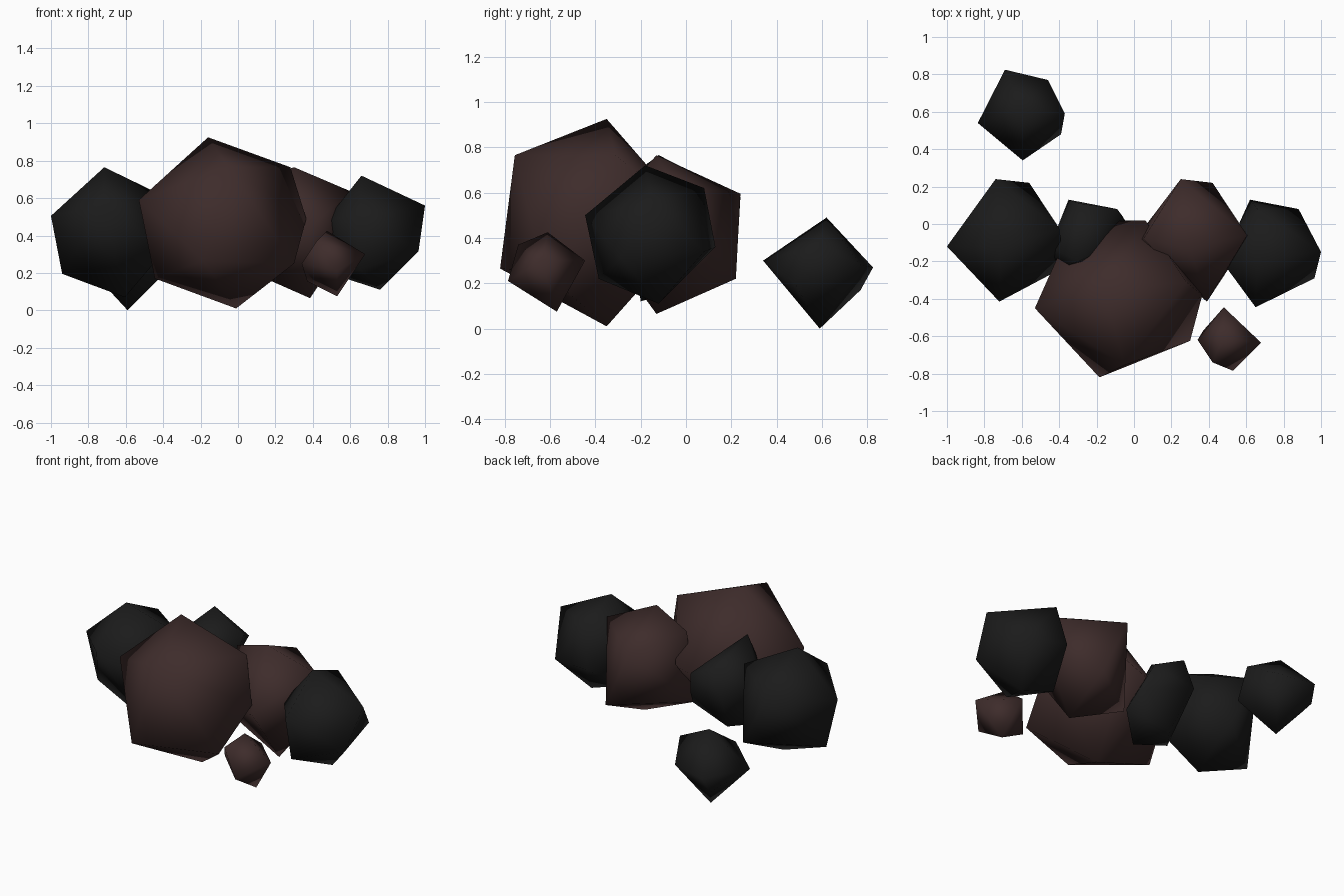
import bpy
import bmesh


def make_material(name, colour):
    mat = bpy.data.materials.new(name)
    mat.diffuse_color = (*colour, 1.0)
    return mat


black = make_material("coal black", (0.011, 0.011, 0.011))
brown = make_material("dark brown", (0.048, 0.025, 0.024))


def lump(name, mat, *corners):
    """A chipped lump: the convex hull around a few corner points, shaded smooth."""
    bm = bmesh.new()
    for c in corners:
        bm.verts.new(c)
    bmesh.ops.convex_hull(bm, input=bm.verts[:])
    loose = [v for v in bm.verts if not v.link_faces]
    bmesh.ops.delete(bm, geom=loose, context='VERTS')
    bmesh.ops.recalc_face_normals(bm, faces=bm.faces[:])
    for f in bm.faces:
        f.smooth = True
    mesh = bpy.data.meshes.new(name)
    bm.to_mesh(mesh)
    bm.free()
    mesh.materials.append(mat)
    obj = bpy.data.objects.new(name, mesh)
    bpy.context.collection.objects.link(obj)
    return obj


# Corners run: top, bottom, then around the sides.
# Big brown lump at the front
lump("large_brown_lump", brown,
     (-.16, -.35, .925), (-.01, -.35, .01), (-.185, -.82, .265), (-.05, -.755, .765),
     (.30, -.625, .25), (.365, -.38, .49), (.28, -.31, .765), (.06, .02, .50),
     (-.15, .015, .42), (-.41, -.18, .48), (-.445, -.39, .17), (-.53, -.45, .59))

# Middle brown lump behind it
lump("middle_brown_lump", brown,
     (.30, -.13, .765), (.385, -.13, .065), (.25, .24, .595), (.42, .22, .22),
     (.605, -.06, .635), (.61, -.08, .40), (.39, -.415, .45), (.05, -.08, .68),
     (0, -.09, .235))

# Small brown lump, front right
lump("small_brown_lump", brown,
     (.475, -.61, .425), (.53, -.57, .075), (.48, -.445, .30), (.68, -.635, .30),
     (.53, -.785, .21), (.42, -.74, .37), (.34, -.62, .25), (.37, -.57, .155))

# Black lump at the left end
lump("left_black_lump", black,
     (-.715, -.12, .765), (-.605, -.135, .07), (-1, -.12, .505), (-.94, -.09, .195),
     (-.74, .24, .58), (-.56, .22, .24), (-.395, -.03, .61), (-.39, -.24, .32),
     (-.72, -.415, .55))

# Black lump at the right end
lump("right_black_lump", black,
     (.66, -.18, .72), (.76, -.12, .11), (1, -.15, .56), (.965, -.29, .315),
     (.88, .08, .34), (.66, .08, .62), (.62, .13, .36), (.47, -.20, .48),
     (.515, -.12, .19), (.65, -.385, .22), (.65, -.445, .50))

# Small black lump between the left and brown ones
lump("inner_black_lump", black,
     (-.30, -.20, .71), (-.285, -.015, .18), (-.09, .08, .51), (-.06, .04, .36),
     (-.29, .11, .60), (-.35, .13, .42), (-.45, -.12, .45), (-.40, -.24, .45),
     (-.38, -.15, .17), (-.16, -.20, .12), (0, -.07, .24))

# Separate black lump at the back
lump("back_black_lump", black,
     (-.60, .62, .49), (-.59, .59, 0), (-.69, .825, .27), (-.46, .77, .28),
     (-.71, .77, .17), (-.835, .54, .265), (-.595, .34, .30), (-.39, .48, .20),
     (-.37, .59, .375))
